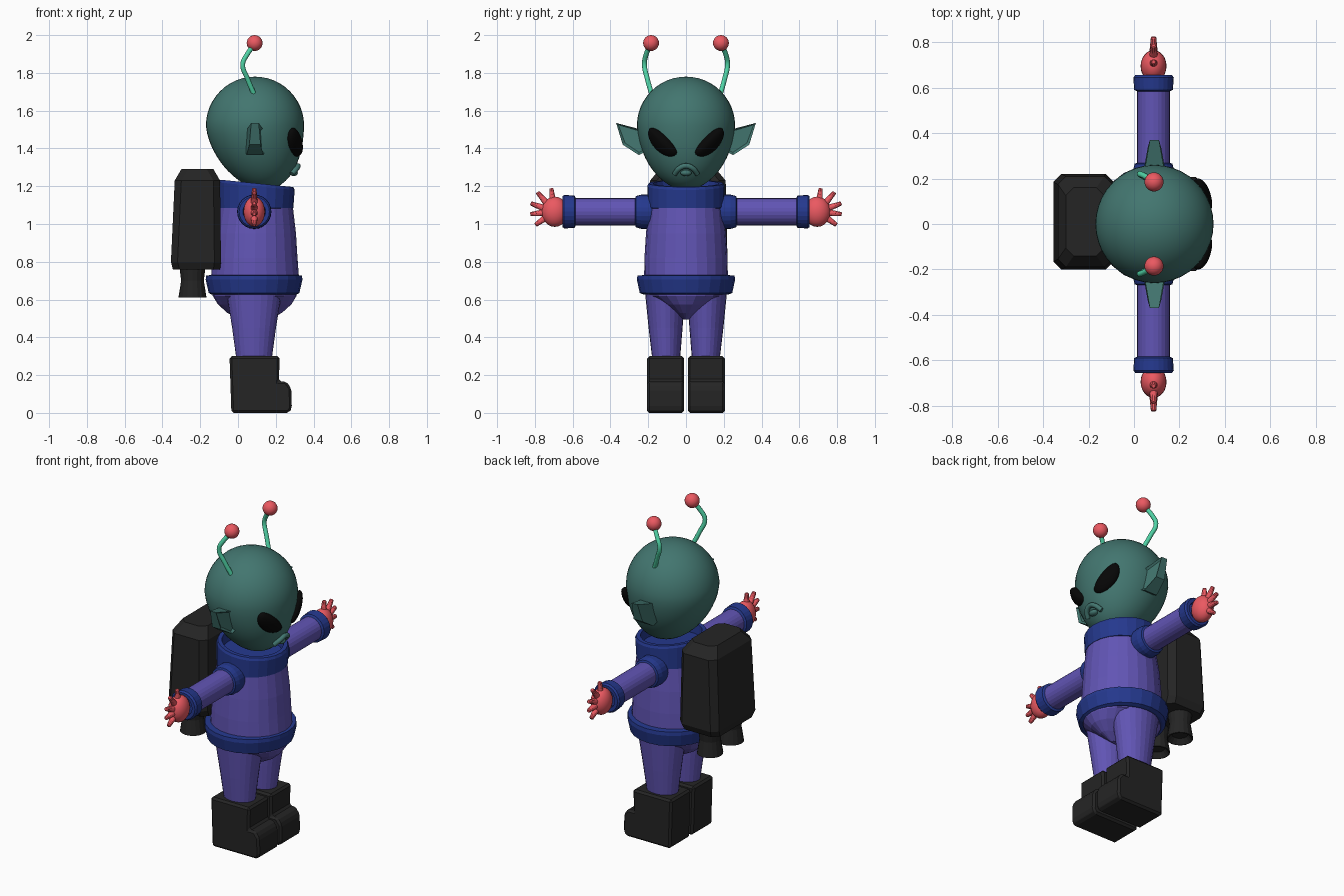
import bpy, bmesh, math
from mathutils import Vector, Matrix

if "Cube" in bpy.data.objects:
    bpy.data.objects.remove(bpy.data.objects["Cube"])


def mat(name, rgb):
    m = bpy.data.materials.new(name)
    m.diffuse_color = (*rgb, 1)
    m.use_nodes = True
    m.node_tree.nodes["Principled BSDF"].inputs["Base Color"].default_value = m.diffuse_color
    return m


SKIN = mat("teal_skin", (0.055, 0.18, 0.16))
SUIT = mat("purple_suit", (0.12, 0.09, 0.46))
TRIM = mat("blue_trim", (0.018, 0.04, 0.27))
RED = mat("coral", (0.83, 0.1, 0.12))
MINT = mat("mint", (0.08, 0.65, 0.38))
DARK = mat("dark_rubber", (0.018, 0.018, 0.018))
EYE = mat("eye_black", (0.002, 0.002, 0.002))


def finish(name, bm, material, mirror=False, smooth=False, bevel=0):
    bmesh.ops.recalc_face_normals(bm, faces=bm.faces[:])
    me = bpy.data.meshes.new(name)
    bm.to_mesh(me)
    bm.free()
    me.materials.append(material)
    ob = bpy.data.objects.new(name, me)
    bpy.context.collection.objects.link(ob)
    if smooth:
        for p in me.polygons:
            p.use_smooth = True
    if bevel:
        b = ob.modifiers.new("bevel", 'BEVEL')
        b.width, b.segments = bevel, 1
    if mirror:
        m = ob.modifiers.new("mirror", 'MIRROR')
        m.use_axis = (False, True, False)
        m.use_mirror_merge = False
    return ob


def loft(name, rings, material, axis='Z', sides=24, tilt=0, **kw):
    """Rings are (height, centre a, centre b, radius a, radius b)."""
    bm = bmesh.new()
    loops = []
    for h, ca, cb, ra, rb in rings:
        loop = []
        for i in range(sides):
            t = 2 * math.pi * i / sides
            a, b = ca + ra * math.cos(t), cb + rb * math.sin(t)
            hh = h + (tilt * (a - ca) if h > 1.15 else 0)
            loop.append(bm.verts.new((a, b, hh) if axis == 'Z' else (a, hh, b)))
        loops.append(loop)
    for lo, hi in zip(loops, loops[1:]):
        for i in range(sides):
            j = (i + 1) % sides
            bm.faces.new((lo[i], lo[j], hi[j], hi[i]))
    bm.faces.new(loops[0])
    bm.faces.new(loops[-1])
    return finish(name, bm, material, **kw)


def hull(points):
    bm = bmesh.new()
    for p in points:
        bm.verts.new(p)
    bmesh.ops.convex_hull(bm, input=bm.verts[:])
    bmesh.ops.dissolve_limit(bm, angle_limit=0.03, verts=bm.verts[:], edges=bm.edges[:])
    return bm


def ball(name, centre, radii, material, seg=24, **kw):
    bm = bmesh.new()
    bmesh.ops.create_uvsphere(bm, u_segments=seg, v_segments=seg // 2, radius=1,
                              matrix=Matrix.Translation(centre) @ Matrix.Diagonal((*radii, 1)))
    return finish(name, bm, material, smooth=True, **kw)


def tube(name, pts, radius, material, mirror=False):
    cu = bpy.data.curves.new(name, 'CURVE')
    cu.dimensions = '3D'
    cu.bevel_depth, cu.bevel_resolution, cu.use_fill_caps = radius, 3, True
    cu.resolution_u = 5
    sp = cu.splines.new('BEZIER')
    sp.bezier_points.add(len(pts) - 1)
    for bp, p in zip(sp.bezier_points, pts):
        bp.co = p
        bp.handle_left_type = bp.handle_right_type = 'AUTO'
    cu.materials.append(material)
    ob = bpy.data.objects.new(name, cu)
    bpy.context.collection.objects.link(ob)
    if mirror:
        m = ob.modifiers.new("mirror", 'MIRROR')
        m.use_axis = (False, True, False)
    return ob


# Head: sphere stretched downwards into a forward chin
bm = bmesh.new()
bmesh.ops.create_uvsphere(bm, u_segments=40, v_segments=24, radius=0.26)
for v in bm.verts:
    t = max(0, -v.co.z / 0.26)
    k = 1 - 0.08 * t
    v.co = (0.09 + v.co.x * k + 0.05 * t ** 1.5, v.co.y * k,
            1.52 + v.co.z * (1.3 if t else 1))
finish("head", bm, SKIN, smooth=True)

# Eyes: slanted lenses with a flatter brow side
n = Vector((0.83, 0.49, -0.27)).normalized()
u = Vector((-0.2, 0.72, 0.69))
u = (u - n * u.dot(n)).normalized()
w = n.cross(u)
bm = bmesh.new()
bmesh.ops.create_uvsphere(bm, u_segments=24, v_segments=16, radius=1)
for v in bm.verts:
    a, b, c = v.co
    v.co = (Vector((0.306, 0.122, 1.437)) + u * a * 0.1
            + w * b * (0.034 if b > 0 else 0.062) + n * c * 0.032)
finish("eyes", bm, EYE, mirror=True, smooth=True)

# Mouth and lip
tube("mouth", [(0.285, -0.06, 1.265), (0.312, -0.035, 1.295), (0.318, 0, 1.308),
               (0.312, 0.035, 1.295), (0.285, 0.06, 1.265)], 0.014, SKIN)
ball("lip", (0.295, 0, 1.27), (0.022, 0.03, 0.016), SKIN, seg=16)

# Ears: tapered blades with a hollow front
bm = hull([(x, y, z) for y, z, xs in ((0.2, 1.39, (0.04, 0.14)), (0.2, 1.49, (0.04, 0.14)),
                                      (0.25, 1.365, (0.045, 0.135)), (0.335, 1.42, (0.06, 0.12)),
                                      (0.37, 1.535, (0.07, 0.11))) for x in xs])
bm.normal_update()
front = [f for f in bm.faces if f.normal.x > 0.8]
bmesh.ops.inset_region(bm, faces=front, thickness=0.014, depth=-0.012)
finish("ears", bm, SKIN, mirror=True)

# Antennae
tube("antennae", [(0.088, 0.18, 1.68), (0.05, 0.205, 1.77), (0.025, 0.22, 1.845),
                  (0.05, 0.21, 1.9), (0.09, 0.185, 1.955)], 0.013, MINT, mirror=True)
ball("antenna_tips", (0.088, 0.185, 1.958), (0.042,) * 3, RED, mirror=True)

# Body
loft("torso", [(0.69, 0.09, 0, 0.235, 0.222), (0.82, 0.09, 0, 0.225, 0.22),
               (0.95, 0.092, 0, 0.215, 0.212), (1.12, 0.097, 0, 0.19, 0.195)], SUIT)
loft("collar", [(1.08, 0.097, 0, 0.185, 0.19), (1.085, 0.097, 0, 0.196, 0.204),
                (1.2, 0.1, 0, 0.2, 0.205), (1.215, 0.1, 0, 0.193, 0.198),
                (1.215, 0.1, 0, 0.17, 0.175), (1.155, 0.1, 0, 0.165, 0.17)], TRIM, tilt=-0.1)
loft("belt", [(0.627, 0.085, 0, 0.225, 0.225), (0.635, 0.085, 0, 0.24, 0.245),
              (0.705, 0.085, 0, 0.256, 0.26), (0.727, 0.085, 0, 0.254, 0.257),
              (0.73, 0.085, 0, 0.225, 0.215)], TRIM)
loft("pelvis", [(0.66, 0.088, 0, 0.225, 0.22), (0.62, 0.088, 0, 0.222, 0.205),
                (0.575, 0.088, 0, 0.195, 0.135), (0.53, 0.088, 0, 0.145, 0.065),
                (0.495, 0.088, 0, 0.08, 0.015)], SUIT)
loft("legs", [(0.28, 0.085, 0.105, 0.093, 0.073), (0.45, 0.085, 0.108, 0.116, 0.09),
              (0.63, 0.085, 0.111, 0.145, 0.105)], SUIT, mirror=True)

# Boots: side profile pulled across the foot
profile = [(-0.035, 0), (0.27, 0), (0.285, 0.025), (0.282, 0.13), (0.255, 0.167),
           (0.217, 0.167), (0.22, 0.3), (-0.045, 0.3)]
bm = bmesh.new()
face = bm.faces.new([bm.verts.new((x, 0.01, z)) for x, z in profile])
ext = bmesh.ops.extrude_face_region(bm, geom=[face])
for v in ext["geom"]:
    if isinstance(v, bmesh.types.BMVert):
        v.co.y = 0.206
finish("boots", bm, DARK, mirror=True, bevel=0.012)

# Arms
X, Z = 0.086, 1.065


def arm_ring(*pairs):
    return [(y, X, Z, r, r) for y, r in pairs]


loft("arms", arm_ring((0.18, 0.072), (0.62, 0.072)), SUIT, axis='Y', mirror=True)
loft("shoulder_rings", arm_ring((0.16, 0.085), (0.19, 0.091), (0.235, 0.091),
                                (0.265, 0.083), (0.27, 0.07)), TRIM, axis='Y', mirror=True)
loft("cuffs", arm_ring((0.583, 0.07), (0.59, 0.085), (0.645, 0.089), (0.655, 0.08),
                       (0.655, 0.06), (0.635, 0.055)), TRIM, axis='Y', mirror=True)

# Hands: palm and five spread fingers
ball("palms", (X, 0.695, Z), (0.057, 0.07, 0.08), RED, mirror=True)
bm = bmesh.new()
for deg, reach in ((84, 0.125), (50, 0.135), (20, 0.13), (-6, 0.125), (-36, 0.12)):
    a = math.radians(deg)
    d = Vector((0, math.cos(a), math.sin(a)))
    rot = d.to_track_quat('Z', 'Y').to_matrix().to_4x4()
    bmesh.ops.create_cone(bm, cap_ends=True, segments=10, radius1=0.021, radius2=0.012,
                          depth=reach - 0.04,
                          matrix=Matrix.Translation(Vector((X, 0.7, Z)) + d * (reach + 0.04) / 2) @ rot)
finish("fingers", bm, RED, mirror=True, bevel=0.004)

# Backpack and thrusters
pts = []
for z, x0, x1, h in ((0.76, -0.345, -0.095, 0.19), (0.8, -0.355, -0.09, 0.21),
                     (1.23, -0.335, -0.095, 0.2), (1.29, -0.3, -0.13, 0.15)):
    c = 0.035
    for s in (-1, 1):
        pts += [(x0, 0.01 + s * (h - c), z), (x0 + c, 0.01 + s * h, z),
                (x1 - c, 0.01 + s * h, z), (x1, 0.01 + s * (h - c), z)]
finish("backpack", hull(pts), DARK)
for side, y in (("left", 0.11), ("right", -0.09)):
    loft(side + "_thruster", [(0.64, -0.241, y, 0.045, 0.045), (0.61, -0.241, y, 0.068, 0.068),
                              (0.612, -0.241, y, 0.074, 0.074), (0.7, -0.241, y, 0.06, 0.06),
                              (0.78, -0.241, y, 0.07, 0.07)], DARK, sides=16)
